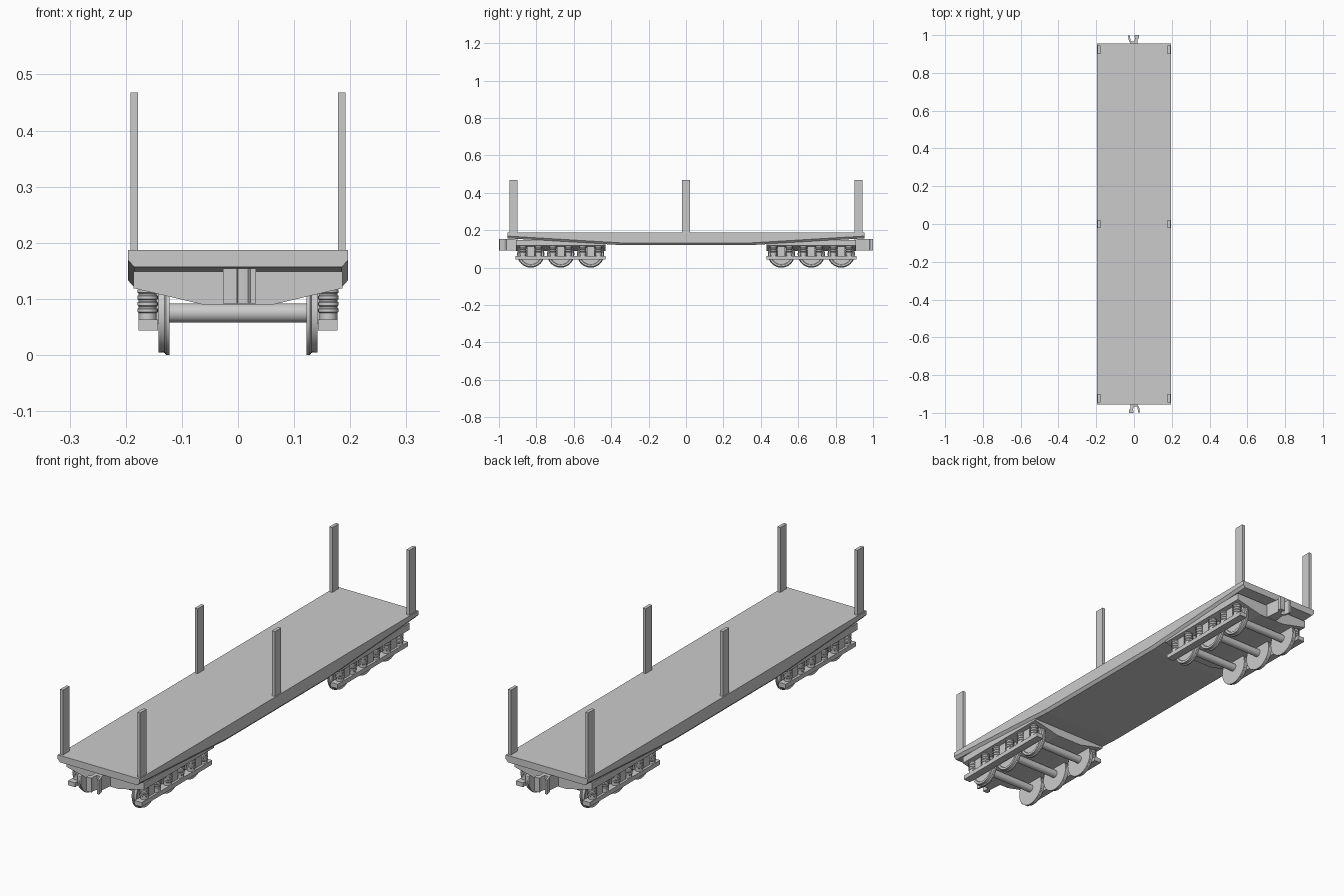
import bpy, bmesh, math
from mathutils import Matrix

if "Cube" in bpy.data.objects:
    bpy.data.objects.remove(bpy.data.objects["Cube"])


def make(name, bm, smooth=False):
    bmesh.ops.recalc_face_normals(bm, faces=bm.faces)
    me = bpy.data.meshes.new(name)
    bm.to_mesh(me)
    bm.free()
    ob = bpy.data.objects.new(name, me)
    bpy.context.collection.objects.link(ob)
    if smooth:
        bpy.ops.object.select_all(action='DESELECT')
        ob.select_set(True)
        bpy.context.view_layer.objects.active = ob
        bpy.ops.object.shade_smooth_by_angle(angle=math.radians(35))
    return ob


def loft(name, rings):
    bm = bmesh.new()
    loops = [[bm.verts.new(p) for p in r] for r in rings]
    n = len(loops[0])
    for a, b in zip(loops, loops[1:]):
        for i in range(n):
            bm.faces.new((a[i], a[(i + 1) % n], b[(i + 1) % n], b[i]))
    bm.faces.new(loops[0])
    bm.faces.new(loops[-1])
    return make(name, bm)


def box(name, x0, x1, y0, y1, z0, z1):
    bm = bmesh.new()
    bmesh.ops.create_cube(bm, size=1)
    for v in bm.verts:
        v.co = ((x0 + x1) / 2 + v.co.x * (x1 - x0),
                (y0 + y1) / 2 + v.co.y * (y1 - y0),
                (z0 + z1) / 2 + v.co.z * (z1 - z0))
    return make(name, bm)


def lathe(name, profile, axis, centre, seg=24):
    """Revolve (radius, height) pairs about the X or Z axis."""
    bm = bmesh.new()
    vs = [bm.verts.new((r, 0, h)) for r, h in profile]
    es = [bm.edges.new(p) for p in zip(vs, vs[1:])]
    bmesh.ops.spin(bm, geom=vs + es, cent=(0, 0, 0), axis=(0, 0, 1),
                   angle=2 * math.pi, steps=seg)
    bmesh.ops.remove_doubles(bm, verts=bm.verts, dist=1e-5)
    m = Matrix.Translation(centre)
    if axis == 'X':
        m = m @ Matrix.Rotation(math.pi / 2, 4, 'Y')
    bm.transform(m)
    return make(name, bm, True)


# Deck: chamfered cross-section, deeper along the middle
def section(y, bottom):
    return [(-.196, y, .187), (.196, y, .187), (.196, y, bottom + .012),
            (.185, y, bottom), (-.185, y, bottom), (-.196, y, bottom + .012)]


loft("deck", [section(-.955, .157), section(-.35, .121),
              section(.35, .121), section(.955, .157)])

# Six upright stakes
for x in (-.185, .185):
    for y in (-.922, 0, .922):
        box("stake", x - .007, x + .007, y - .022, y + .022, .18, .468)

SPRING = [(0, .06), (.016, .06), (.016, .075)]
for k in range(4):
    z = .075 + k * .0115
    SPRING += [(.016, z), (.0185, z + .002), (.0185, z + .007), (.016, z + .009)]
SPRING += [(.016, .121), (0, .121)]

# Two three-axle trucks
for e in (-1, 1):
    prof = [(-.186, .149), (.186, .149), (.186, .119), (.063, .09),
            (-.063, .09), (-.186, .119)]
    loft("truck_bolster", [[(x, e * y, z) for x, z in prof] for y in (.908, .43)])
    for s in (-1, 1):
        xs = sorted((s * .143, s * .177))
        box("truck_side_beam", *xs, *sorted((e * .43, e * .912)), .044, .063)
    for y in (.83, .67, .51):
        lathe("axle", [(0, -.15), (.017, -.15), (.017, .15), (0, .15)],
              'X', (0, e * y, .075))
        for s in (-1, 1):
            # Wheel with inner flange
            w = [(0, .122), (.073, .122), (.073, .128), (.069, .131),
                 (.068, .142), (.058, .142), (.056, .138), (.025, .138),
                 (.022, .142), (0, .142)]
            lathe("wheel", [(r, s * h) for r, h in w], 'X', (0, e * y, .073), 32)
            box("axle_box", *sorted((s * .14, s * .167)),
                e * y - .02, e * y + .02, .055, .121)
            # Spring pair
            for d in (-.042, .042):
                lathe("spring", SPRING, 'Z', (s * .161, e * y + d, 0), 16)

# Knuckle couplers, the back one turned half round
for e in (1, -1):
    parts = [
        ("coupler_shank", [(-.025, .90), (.025, .90), (.018, .966), (-.018, .966)]),
        ("coupler_knuckle", [(-.002, .96), (.018, .955), (.018, .98), (.027, .983),
                             (.027, 1.0), (.002, 1.0), (.005, .98)]),
        ("coupler_guard", [(-.016, .955), (-.004, .962), (-.018, .97),
                           (-.022, .998), (-.032, .998), (-.027, .97)]),
    ]
    for name, pts in parts:
        loft(name, [[(e * x, e * y, z) for x, y in pts] for z in (.092, .154)])
